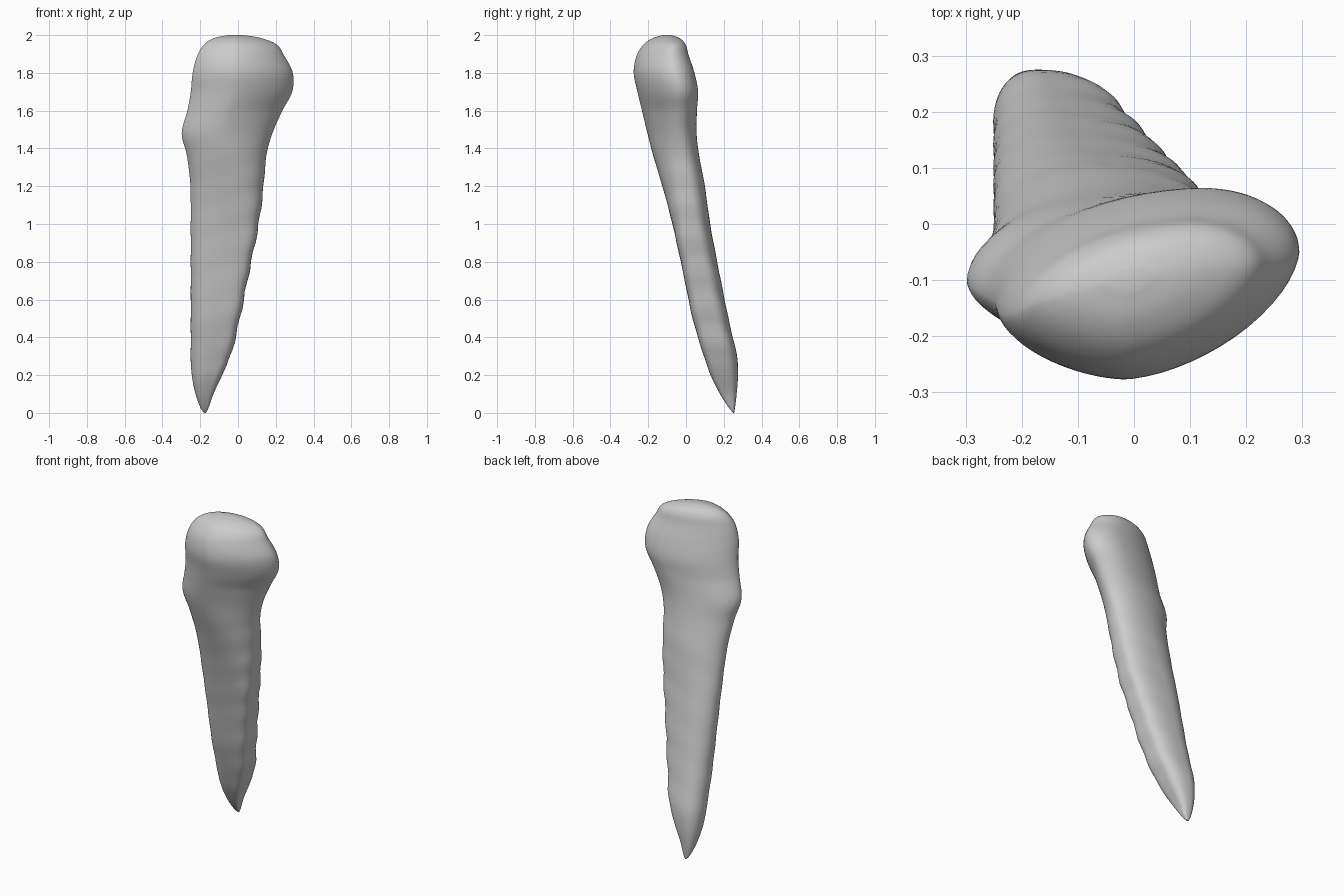
import bpy
import bmesh
from math import cos, sin, pi

cube = bpy.data.objects.get("Cube")
if cube:
    bpy.data.objects.remove(cube, do_unlink=True)

# Cross-section extents up the spike: height, left edge, right edge, front, back
SECTIONS = [
    (0.00, -0.18, -0.17, 0.25, 0.255),
    (0.03, -0.2, -0.155, 0.225, 0.26),
    (0.1, -0.225, -0.13, 0.18, 0.268),
    (0.2, -0.245, -0.085, 0.13, 0.275),
    (0.3, -0.25, -0.04, 0.095, 0.27),
    (0.5, -0.25, 0.01, 0.035, 0.225),
    (0.75, -0.25, 0.06, -0.017, 0.175),
    (1.0, -0.25, 0.11, -0.072, 0.128),
    (1.2, -0.252, 0.135, -0.125, 0.1),
    (1.36, -0.27, 0.15, -0.173, 0.07),
    (1.48, -0.298, 0.182, -0.204, 0.056),
    (1.6, -0.268, 0.235, -0.233, 0.058),
    (1.7, -0.25, 0.287, -0.257, 0.064),
    (1.8, -0.24, 0.29, -0.277, 0.045),
    (1.89, -0.216, 0.245, -0.262, 0.015),
    (1.95, -0.18, 0.205, -0.225, -0.002),
    (1.985, -0.125, 0.12, -0.175, -0.035),
    (2.0, -0.05, 0.03, -0.12, -0.08),
]
SIDES = 64
STEPS = 5


def catmull(a, b, c, d, t):
    """Smooth blend from b to c."""
    return b + 0.5 * t * (c - a + t * (2*a - 5*b + 4*c - d + t * (3*(b - c) + d - a)))


def smooth_sections(rows):
    padded = [rows[0]] + rows + [rows[-1]]
    for i in range(len(rows) - 1):
        for s in range(STEPS):
            yield [catmull(*values, s / STEPS) for values in zip(*padded[i:i + 4])]
    yield rows[-1]


def mix(low, high, t):
    return low + (high - low) * t


def clamp(t):
    return min(max(t, 0), 1)


def section_point(section, angle):
    """Lopsided oval: each quarter joins two neighbouring extreme points."""
    z, left, right, front, back = section
    head = clamp((z - 0.9) / 0.7)
    c, s = cos(angle), sin(angle)
    corner_left = mix(front, back, mix(0.5, 0.37, head))
    corner_right = mix(front, back, mix(0.54, 0.68, head))
    crest_front = mix(left, right, mix(0.58, 0.42, head))
    crest_back = mix(left, right, mix(0.42, 0.7, head))
    crest = crest_back if s > 0 else crest_front
    corner = corner_right if c > 0 else corner_left
    # Boxy right side on the shaft, flattened front diagonals on the head
    if c > 0:
        power = mix(0.78, 1, head) if s > 0 else mix(0.5, 1.25, head)
    else:
        power = mix(0.95, 1.08, head) if s > 0 else mix(0.85, 1.2, head)
    x = mix(crest, right if c > 0 else left, abs(c) ** power)
    y = mix(corner, back if s > 0 else front, abs(s) ** power)
    # Slanting growth ridges, strongest on the right of the shaft
    fade = clamp((z - 0.1) / 0.2) * clamp((1.4 - z) / 0.4)
    ridge = 0.004 * fade * sin(2 * pi * (z - 0.35 * x) / 0.17) * (0.25 + 0.75 * max(c, 0))
    return x + ridge * c, y + ridge * s, z


# Loft the rings and close both ends
bm = bmesh.new()
rings = [[bm.verts.new(section_point(sec, 2 * pi * i / SIDES)) for i in range(SIDES)]
         for sec in smooth_sections(SECTIONS)]
for lower, upper in zip(rings, rings[1:]):
    for i in range(SIDES):
        j = (i + 1) % SIDES
        bm.faces.new((lower[i], lower[j], upper[j], upper[i]))
bm.faces.new(rings[0][::-1])
bm.faces.new(rings[-1])
for face in bm.faces:
    face.smooth = True
mesh = bpy.data.meshes.new("spike")
bm.to_mesh(mesh)
bm.free()
spike = bpy.data.objects.new("spike", mesh)
bpy.context.collection.objects.link(spike)

# Plain grey surface
grey = bpy.data.materials.new("plain_grey")
grey.use_nodes = True
colour = (0.6, 0.6, 0.6, 1)
grey.diffuse_color = colour
grey.node_tree.nodes["Principled BSDF"].inputs["Base Color"].default_value = colour
mesh.materials.append(grey)
